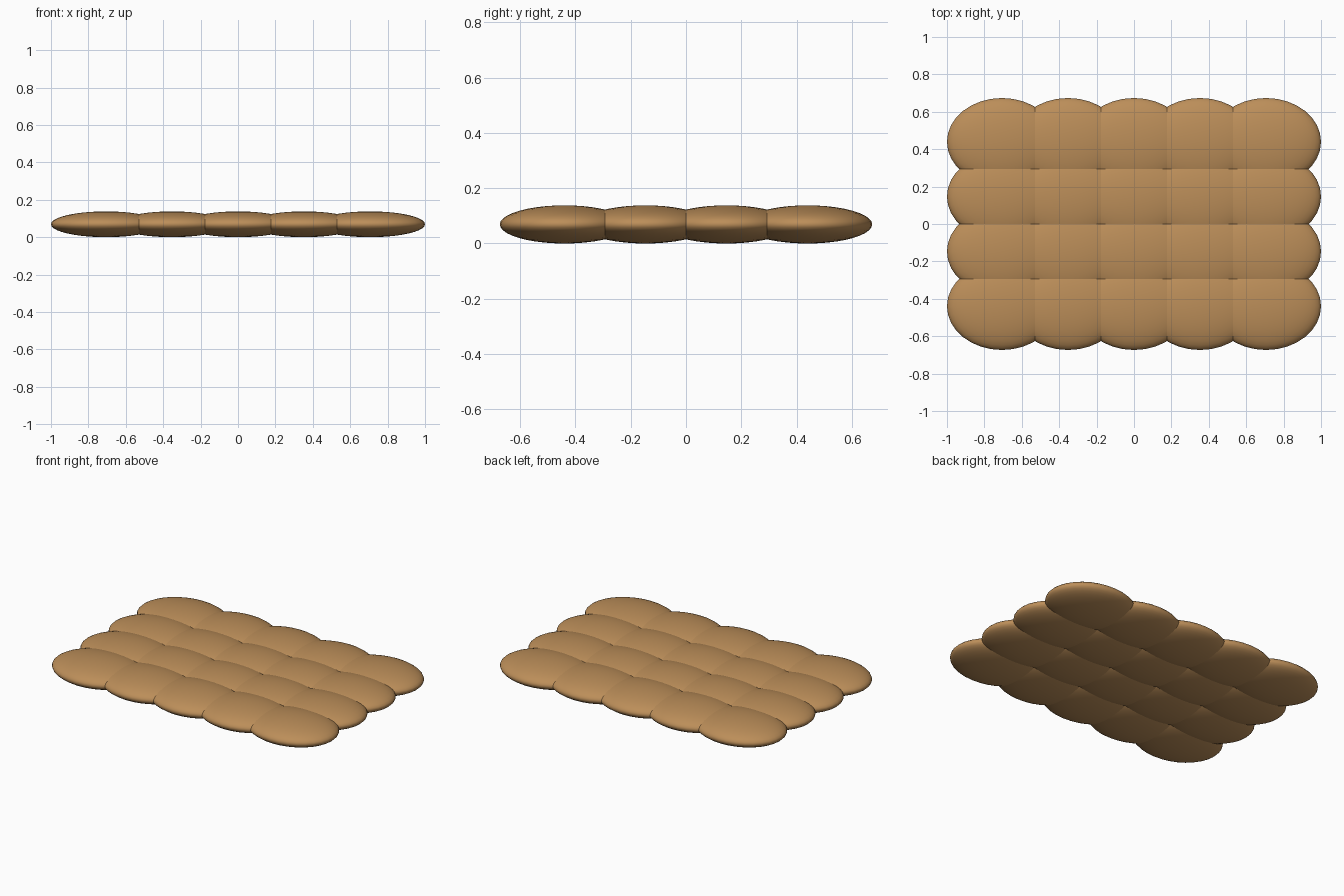
import bpy

if "Cube" in bpy.data.objects:
    bpy.data.objects.remove(bpy.data.objects["Cube"])

# Shared material
mat = bpy.data.materials.new("tan")
mat.diffuse_color = (0.50, 0.27, 0.10, 1)
mat.use_nodes = True
mat.node_tree.nodes["Principled BSDF"].inputs["Base Color"].default_value = mat.diffuse_color

COLS, ROWS = 5, 4
STEP_X, STEP_Y = 0.353, 0.293
RX, RY, RZ = 0.294, 0.234, 0.069


def pad(name, x, y):
    """One flattened, overlapping cushion of the quilted slab."""
    bpy.ops.mesh.primitive_uv_sphere_add(
        segments=32, ring_count=20, radius=1, location=(x, y, RZ))
    ob = bpy.context.object
    ob.name = name
    ob.scale = (RX, RY, RZ)
    bpy.ops.object.transform_apply(location=False, rotation=False, scale=True)
    bpy.ops.object.shade_smooth()
    ob.data.materials.append(mat)


# Grid of cushions
for r in range(ROWS):
    for c in range(COLS):
        pad(f"cushion_row{r + 1}_col{c + 1}",
            (c - (COLS - 1) / 2) * STEP_X,
            (r - (ROWS - 1) / 2) * STEP_Y)
